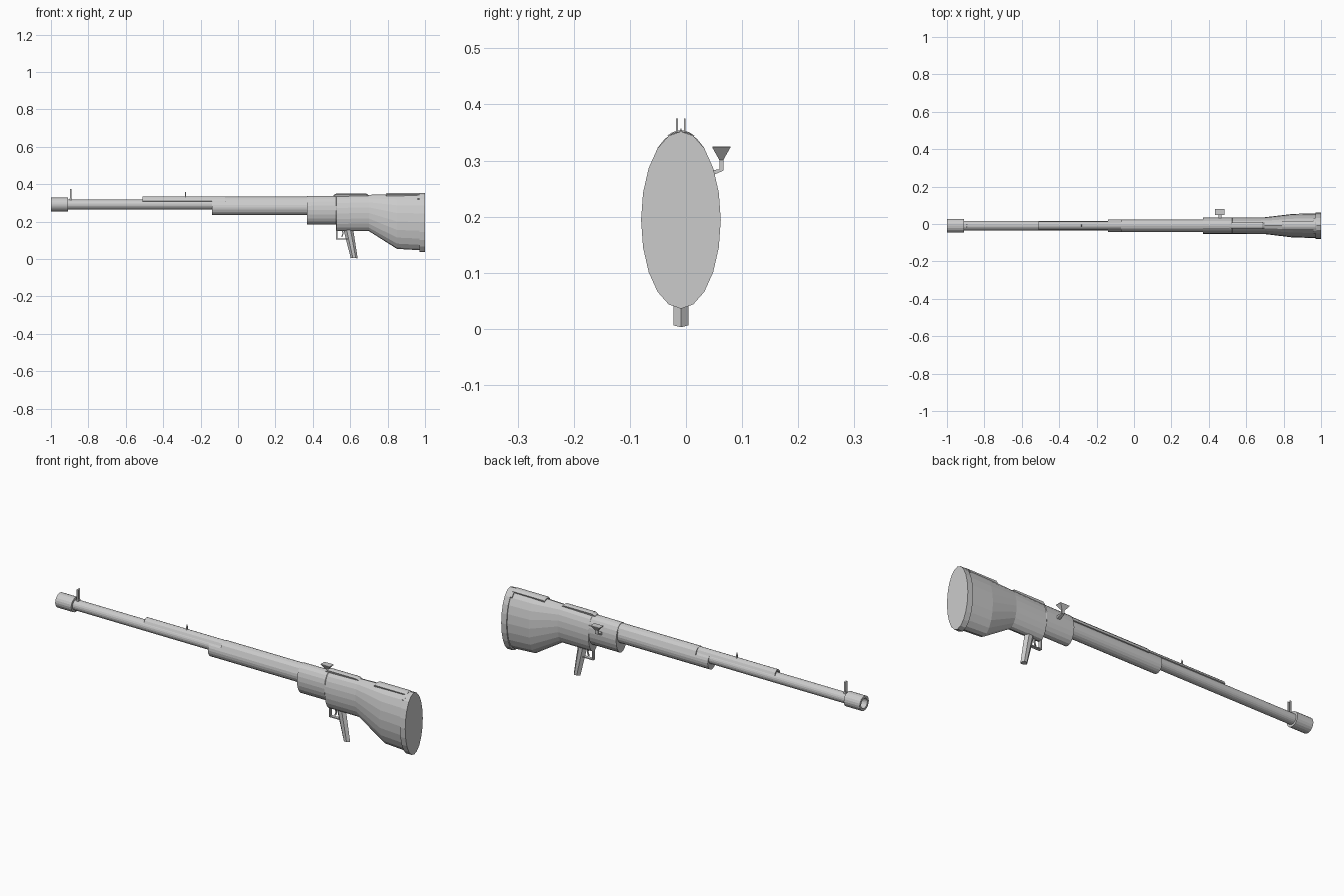
import bpy, bmesh
from math import sin, cos, pi, radians

if "Cube" in bpy.data.objects:
    bpy.data.objects.remove(bpy.data.objects["Cube"])

YC = -0.009  # centre line of the whole model


def make(name, verts, faces):
    me = bpy.data.meshes.new(name)
    me.from_pydata(verts, [], faces)
    bm = bmesh.new()
    bm.from_mesh(me)
    bmesh.ops.recalc_face_normals(bm, faces=bm.faces)
    bm.to_mesh(me)
    bm.free()
    ob = bpy.data.objects.new(name, me)
    bpy.context.collection.objects.link(ob)
    return ob


def bridge(name, rings, caps=True):
    n = len(rings[0])
    verts = [v for r in rings for v in r]
    faces = [(k * n + i, k * n + (i + 1) % n, (k + 1) * n + (i + 1) % n, (k + 1) * n + i)
             for k in range(len(rings) - 1) for i in range(n)]
    if caps:
        faces += [tuple(range(n)), tuple(range((len(rings) - 1) * n, len(rings) * n))]
    return make(name, verts, faces)


def loft(name, stations, n=20):
    """Elliptical sections along x: (x, bottom z, top z, half width)."""
    rings = []
    for x, lo, hi, w in stations:
        c, h = (lo + hi) / 2, (hi - lo) / 2
        rings.append([(x, YC + w * sin(2 * pi * i / n), c + h * cos(2 * pi * i / n))
                      for i in range(n)])
    return bridge(name, rings)


def arch(name, x0, x1, c, w, h, deg, t, slant=0.0, n=6):
    """Curved plate hugging the top of an elliptical section."""
    rings = []
    for x, d in ((x0, 0), (x0 + slant, t), (x1 - slant, t), (x1, 0)):
        a = [radians(deg) * (2 * i / n - 1) for i in range(n + 1)]
        out = [(x, YC + (w + d) * sin(q), c + (h + d) * cos(q)) for q in a]
        inn = [(x, YC + (w - .006) * sin(q), c + (h - .006) * cos(q)) for q in reversed(a)]
        rings.append(out + inn)
    return bridge(name, rings)


def box(name, x0, x1, y0, y1, z0, z1):
    return bridge(name, [[(x0, y0, z), (x1, y0, z), (x1, y1, z), (x0, y1, z)]
                         for z in (z0, z1)])


# Barrel and hollow muzzle
loft("barrel", [(-0.93, .265, .317, .026), (0.40, .265, .317, .026)])
profile = [(-0.93, .025), (-1.0, .025), (-1.0, .037), (-0.91, .037), (-0.91, .025)]
bridge("muzzle", [[(x, YC + r * sin(pi * i / 10), .291 + r * cos(pi * i / 10))
                   for i in range(20)] for x, r in profile], caps=False)

# Forend below and cover above the barrel
loft("forend", [(-0.14, .235, .318, .034), (0.38, .235, .318, .034)])
arch("barrel_cover", -0.51, 0.38, .291, .025, .041, 62, .001)
arch("rear_barrel_cover", -0.07, 0.38, .291, .033, .042, 75, .001)

# Receiver and flared stock with butt plate
loft("receiver_stock", [(0.37, .185, .337, .044), (0.525, .185, .338, .044),
                        (0.527, .149, .338, .044), (0.70, .149, .343, .045),
                        (0.85, .054, .347, .063), (0.97, .047, .348, .066)])
loft("butt_plate", [(0.97, .036, .352, .071), (1.0, .036, .352, .071)])

# Raised plates on top of the stock
arch("receiver_top_plate", 0.51, 0.70, .244, .044, .097, 18, .009, slant=.015, n=4)
arch("stock_top_plate", 0.79, 0.975, .199, .065, .150, 20, .005, slant=.008)
arch("stock_top_strap", 0.96, 0.975, .198, .067, .150, 36, .004)

# Sights
for side in (-1, 1):
    y = YC + side * 0.007
    box("front_sight_prong", -0.899, -0.891, y - .0015, y + .0015, .308, .375)
box("front_sight_base", -0.902, -0.888, YC - .009, YC + .009, .308, .322)
bridge("rear_sight", [[(-.284, YC - w, z), (-.279, YC - w, z), (-.279, YC + w, z), (-.284, YC + w, z)]
                      for w, z in ((.006, .326), (.001, .357))])

# Pistol grip with six sided section
def grip_ring(x0, x1, z0, z1, w=.0135):
    xm, zm = (x0 + x1) / 2, (z0 + z1) / 2
    d = .3
    xa, xb = x0 + (x1 - x0) * d, x1 - (x1 - x0) * d
    return [(x0, YC, z0), (xa, YC - w, zm + .003), (xb, YC - w, zm + .003), (x1, YC, z1),
            (xb, YC + w, zm + .003), (xa, YC + w, zm + .003)]

bridge("pistol_grip", [grip_ring(.562, .615, .165, .165), grip_ring(.603, .640, .004, .003)])

# Trigger guard and trigger
box("guard_front", .525, .531, YC - .008, YC + .008, .105, .18)
box("guard_bottom", .525, .585, YC - .008, YC + .008, .105, .110)
bridge("trigger", [[(x, YC - .003, z), (x + .006, YC - .003, z), (x + .006, YC + .003, z),
                    (x, YC + .003, z)] for x, z in ((.556, .155), (.558, .135), (.552, .118))])

# Bolt handle: arm, stem and flared knob
def square(y, z, rx, ry):
    return [(.459 - rx, y - ry, z), (.459 + rx, y - ry, z), (.459 + rx, y + ry, z), (.459 - rx, y + ry, z)]

bridge("bolt_arm", [[(.459 - .008, y, z0), (.459 + .008, y, z0), (.459 + .008, y, z1), (.459 - .008, y, z1)]
                    for y, z0, z1 in ((.02, .262, .283), (.05, .275, .283), (.0665, .282, .286))])
bridge("bolt_knob", [square(.063, .282, .008, .0035), square(.063, .301, .008, .0035),
                     square(.063, .323, .026, .016), square(.063, .325, .026, .016)])
